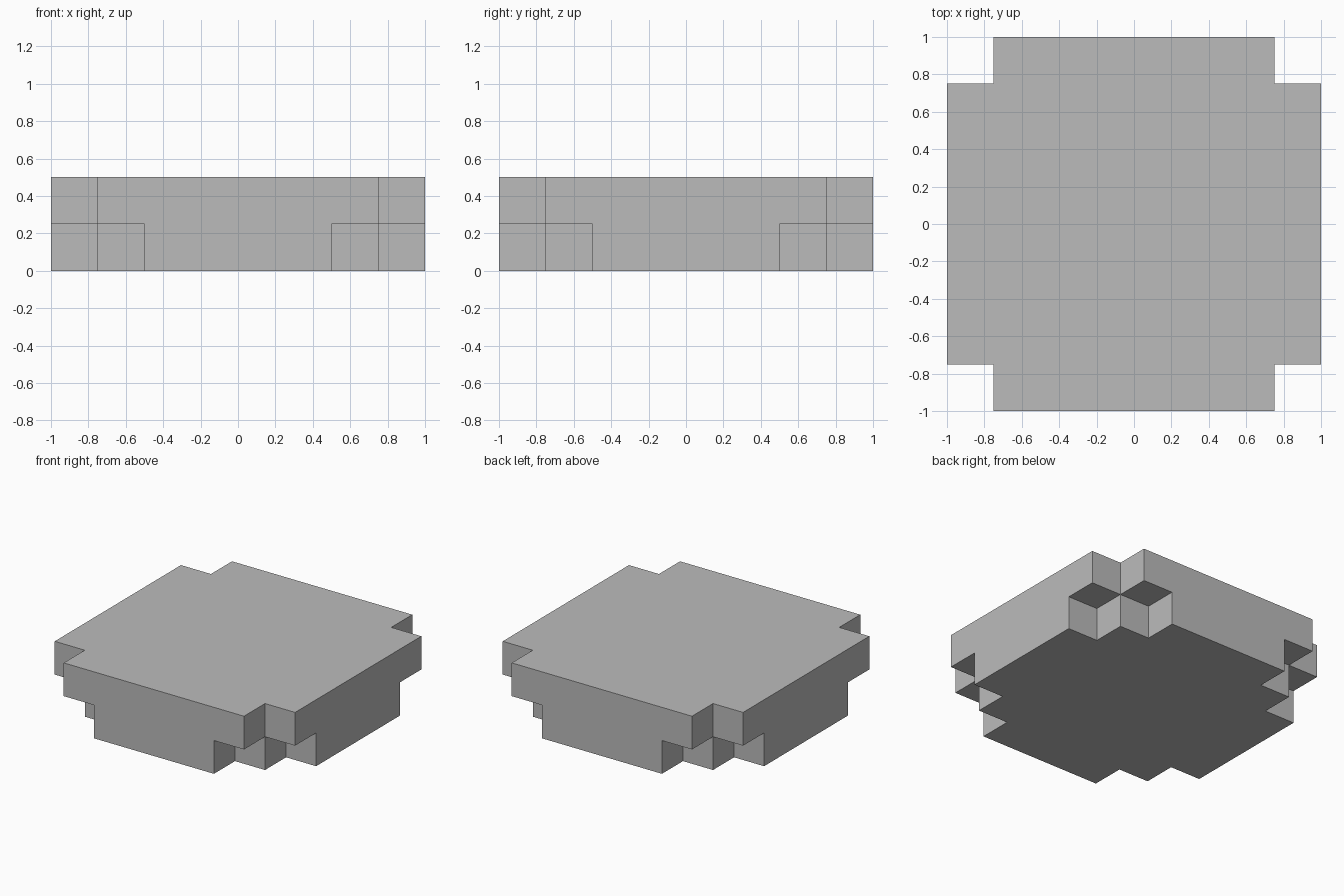
import bpy, bmesh
from mathutils import Vector

cube = bpy.data.objects.get("Cube")
if cube:
    bpy.data.objects.remove(cube, do_unlink=True)

CELL = 0.25
WIDE, LAYERS = 8, 2

# Plain grey material
grey = bpy.data.materials.new("plain_grey")
grey.use_nodes = True
colour = (0.5, 0.5, 0.5, 1)
grey.diffuse_color = colour
grey.node_tree.nodes["Principled BSDF"].inputs["Base Color"].default_value = colour


def solid(i, j, k):
    """Block rule: the corners step in, one block further on the lower layer."""
    if not (0 <= i < WIDE and 0 <= j < WIDE and 0 <= k < LAYERS):
        return False
    steps = min(i, WIDE - 1 - i) + min(j, WIDE - 1 - j)
    return steps > 1 - k


# Stepped slab: skin only the outside of the blocks
bm = bmesh.new()
offset = Vector((WIDE / 2, WIDE / 2, 0))
for i in range(WIDE):
    for j in range(WIDE):
        for k in range(LAYERS):
            if not solid(i, j, k):
                continue
            middle = Vector((i + 0.5, j + 0.5, k + 0.5)) - offset
            for axis in range(3):
                for sign in (-1, 1):
                    n = Vector((0, 0, 0))
                    n[axis] = sign
                    if solid(i + int(n.x), j + int(n.y), k + int(n.z)):
                        continue
                    u = Vector((0, 0, 0))
                    u[(axis + 1) % 3] = 0.5
                    v = n.cross(u)
                    centre = middle + n / 2
                    ring = (centre - u - v, centre + u - v, centre + u + v, centre - u + v)
                    bm.faces.new([bm.verts.new(p * CELL) for p in ring])

# Join the skin and merge flat areas into single faces
bmesh.ops.remove_doubles(bm, verts=bm.verts, dist=0.001)
bmesh.ops.dissolve_limit(bm, angle_limit=0.01, verts=bm.verts, edges=bm.edges)

mesh = bpy.data.meshes.new("stepped_slab")
bm.to_mesh(mesh)
bm.free()
mesh.materials.append(grey)
slab = bpy.data.objects.new("stepped_slab", mesh)
bpy.context.collection.objects.link(slab)
